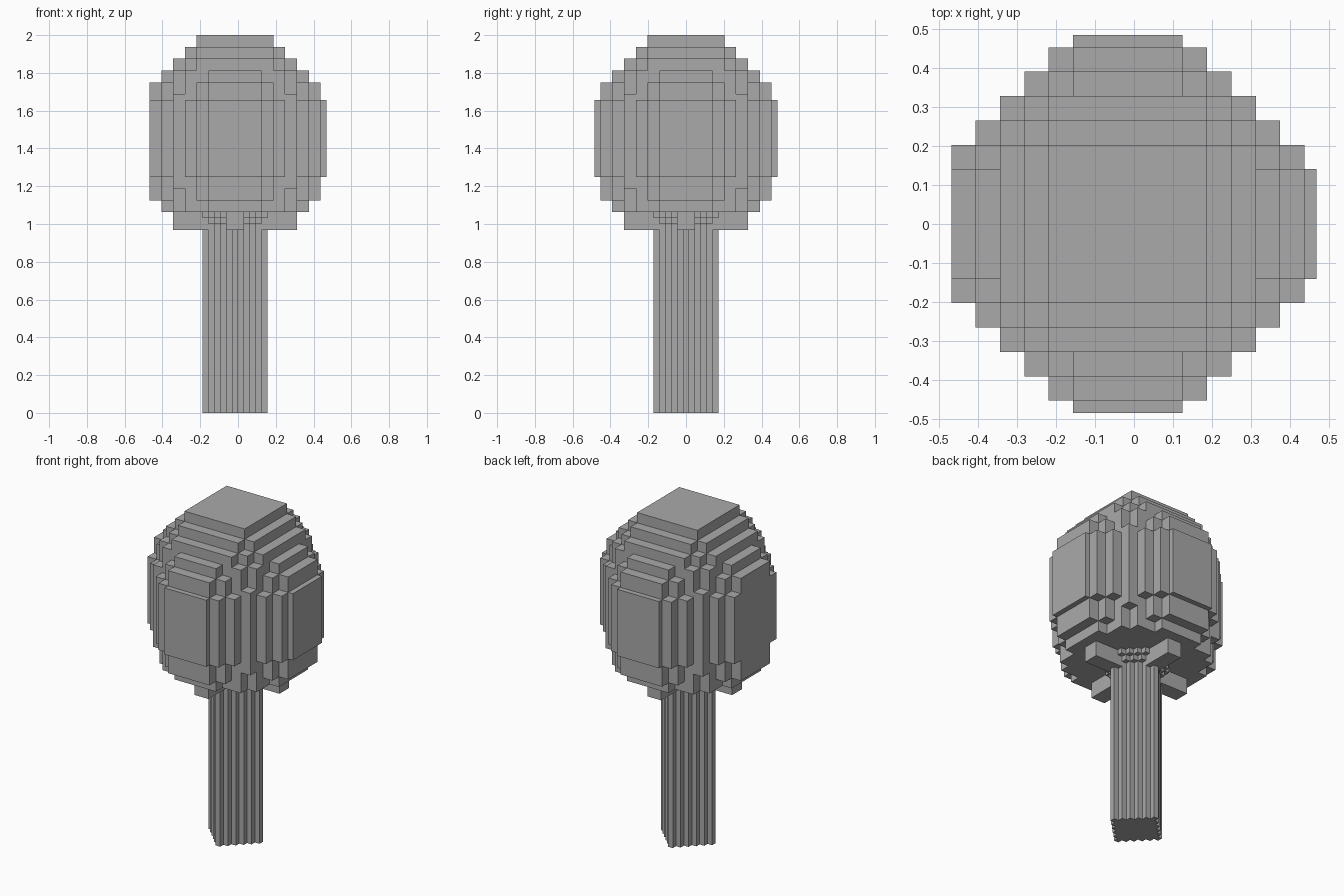
import bpy
import bmesh
from mathutils import Vector

U = 1 / 32          # one small block
CX = -0.5           # plan centre of the tree along x, in blocks

if "Cube" in bpy.data.objects:
    bpy.data.objects.remove(bpy.data.objects["Cube"], do_unlink=True)

grey = bpy.data.materials.new("plain grey")
grey.use_nodes = True
colour = (0.4, 0.4, 0.4, 1)
grey.diffuse_color = colour
grey.node_tree.nodes["Principled BSDF"].inputs["Base Color"].default_value = colour


def skin(name, boxes):
    """Outer skin of a union of boxes, each ((x0, x1), (y0, y1), (z0, z1)) in blocks."""
    cuts = [sorted({v for b in boxes for v in b[a]}) for a in range(3)]
    filled = set()
    for b in boxes:
        lo = [cuts[a].index(b[a][0]) for a in range(3)]
        hi = [cuts[a].index(b[a][1]) for a in range(3)]
        filled |= {(i, j, k) for i in range(lo[0], hi[0])
                   for j in range(lo[1], hi[1]) for k in range(lo[2], hi[2])}
    bm = bmesh.new()
    verts = {}

    def vert(key):
        if key not in verts:
            x, y, z = (cuts[a][key[a]] for a in range(3))
            verts[key] = bm.verts.new(Vector((x + CX, y, z)) * U)
        return verts[key]

    for cell in filled:
        for a in range(3):
            b, c = (a + 1) % 3, (a + 2) % 3
            for side in (0, 1):
                near = list(cell)
                near[a] += 1 if side else -1
                if tuple(near) in filled:
                    continue
                ring = []
                for db, dc in ((0, 0), (1, 0), (1, 1), (0, 1)):
                    key = list(cell)
                    key[a] += side
                    key[b] += db
                    key[c] += dc
                    ring.append(vert(tuple(key)))
                bm.faces.new(ring if side else ring[::-1])
    mesh = bpy.data.meshes.new(name)
    bm.to_mesh(mesh)
    bm.free()
    mesh.materials.append(grey)
    obj = bpy.data.objects.new(name, mesh)
    bpy.context.collection.objects.link(obj)
    return obj


def slab(hx, hy, z0, z1):
    return ((-hx, hx), (-hy, hy), (z0, z1))


def diamond(reach, limit, z0, z1):
    """Stepped diamond prism, its tips cut off at the limit."""
    return [slab(i + 0.5, min(reach - i, limit) + 0.5, z0, z1)
            for i in range(limit + 1)]


# Trunk with two flaring collars under the crown
skin("trunk", diamond(5, 5, 0, 34) + diamond(6, 4, 32, 34) + diamond(7, 5, 33, 34))

# Four short branches in a cross
skin("branches", [slab(10.5, 1.5, 31, 34), slab(1.5, 10.5, 31, 34)])

# Crown: half sizes in plan, bottom and top of each stepped block
steps = [
    (6.5, 6.5, 34, 64),
    (8.5, 6.5, 34, 62),
    (8.5, 8.5, 34, 60),
    (10.5, 6.5, 34, 60),
    (10.5, 8.5, 34, 58),
    (12.5, 4.5, 34, 58),
    (12.5, 6.5, 36, 56),
    (14.5, 4.5, 36, 56),
    (10.5, 10.5, 38, 54),
    (12.5, 8.5, 40, 53),
    (14.5, 6.5, 40, 53),
    (15.5, 4.5, 40, 53),
]
crown = []
for p, q, z0, z1 in steps:
    crown += [slab(p, q, z0, z1), slab(q, p, z0, z1)]
# The right side of the crown is flat
crown = [((max(x[0], -14.5), x[1]), y, z) for x, y, z in crown]
skin("crown", crown)
